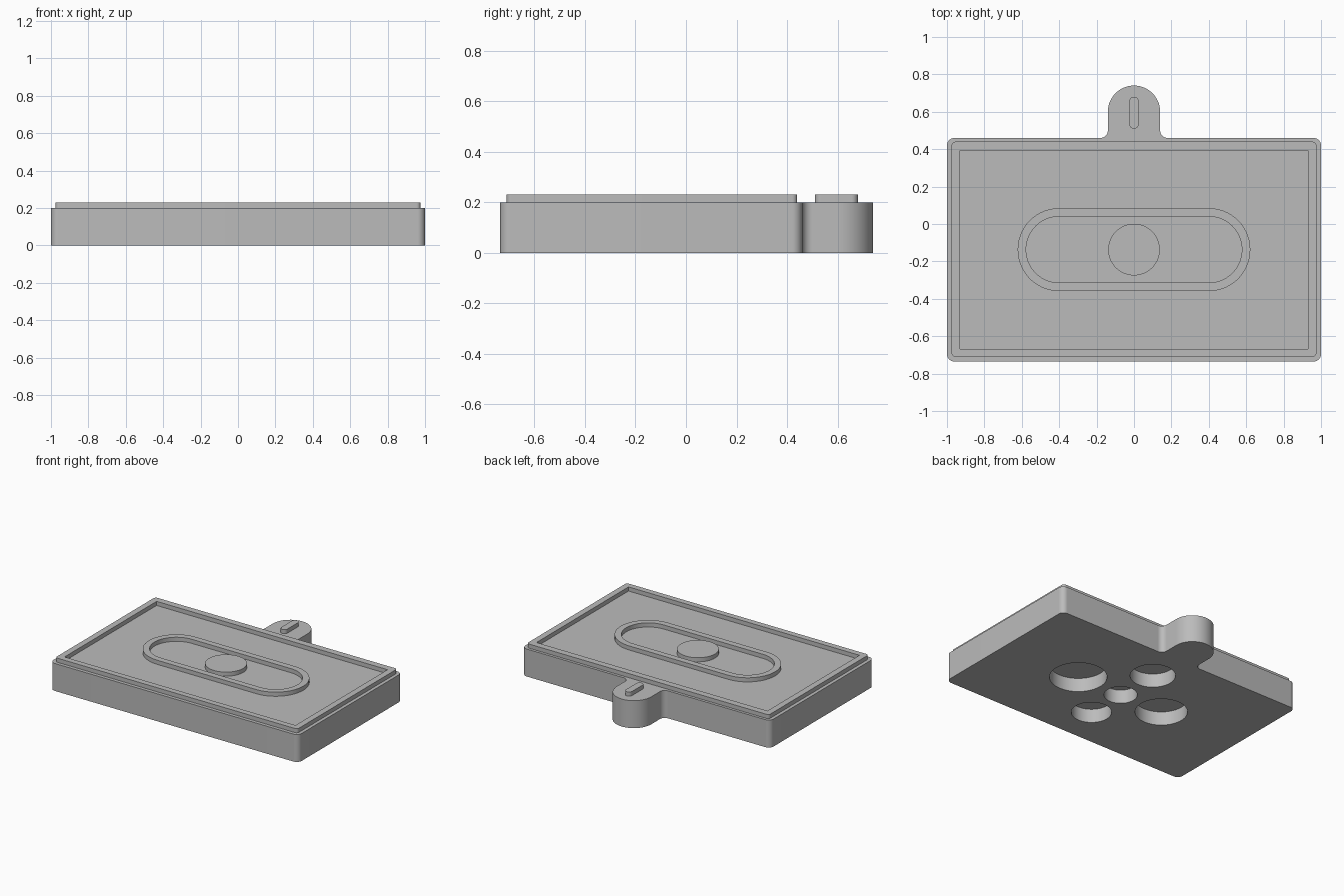
import bpy, bmesh, math
from mathutils import Vector

if "Cube" in bpy.data.objects:
    bpy.data.objects.remove(bpy.data.objects["Cube"])

grey = bpy.data.materials.new("plain grey")
grey.diffuse_color = (0.5, 0.5, 0.5, 1)
grey.use_nodes = True
grey.node_tree.nodes["Principled BSDF"].inputs["Base Color"].default_value = grey.diffuse_color
CY = -0.137          # centre line of the slot ring, disc and holes


def rounded(corners, seg=14):
    """Outline from right-angled corners (x, y, radius)."""
    out = []
    for i, (x, y, r) in enumerate(corners):
        p = Vector((x, y))
        if r == 0:
            out.append(p)
            continue
        a = (Vector(corners[i - 1][:2]) - p).normalized()
        b = (Vector(corners[(i + 1) % len(corners)][:2]) - p).normalized()
        for k in range(seg + 1):
            t = math.pi / 2 * k / seg
            out.append(p + r * (a + b) - r * (b * math.cos(t) + a * math.sin(t)))
    return [p for i, p in enumerate(out) if (p - out[i - 1]).length > 1e-5]


def box(x, y0, y1, r=0):
    return rounded([(-x, y0, r), (x, y0, r), (x, y1, r), (-x, y1, r)])


def circle(x, y, r, n=64):
    return [Vector((x + r * math.cos(2 * math.pi * i / n),
                    y + r * math.sin(2 * math.pi * i / n))) for i in range(n)]


def prism(name, groups, z0, z1):
    """Extrude each group of outlines (first outer, then holes) from z0 to z1."""
    bm = bmesh.new()
    for loops in groups:
        caps = ([], [])
        for pts in loops:
            rings = [[bm.verts.new((p.x, p.y, z)) for p in pts] for z in (z0, z1)]
            n = len(pts)
            for i in range(n):
                j = (i + 1) % n
                bm.faces.new((rings[0][i], rings[0][j], rings[1][j], rings[1][i]))
                for cap, ring in zip(caps, rings):
                    cap.append(bm.edges.get((ring[i], ring[j])))
        for cap in caps:
            bmesh.ops.triangle_fill(bm, edges=cap, use_beauty=True)
    bmesh.ops.recalc_face_normals(bm, faces=bm.faces[:])
    me = bpy.data.meshes.new(name)
    bm.to_mesh(me)
    bm.free()
    me.materials.append(grey)
    ob = bpy.data.objects.new(name, me)
    bpy.context.collection.objects.link(ob)
    return ob


def smooth(ob):
    bpy.ops.object.select_all(action='DESELECT')
    ob.select_set(True)
    bpy.context.view_layer.objects.active = ob
    bpy.ops.object.shade_smooth_by_angle(angle=math.radians(30))


# base plate with hanging tab
plate = prism("base_plate", [[rounded([
    (-1, -0.735, 0.04), (1, -0.735, 0.04), (1, 0.46, 0.04),
    (0.14, 0.46, 0.04), (0.14, 0.74, 0.14), (-0.14, 0.74, 0.14),
    (-0.14, 0.46, 0.04), (-1, 0.46, 0.04)])]], 0, 0.2)

# five blind holes in the underside
holes = [(0, CY, 0.11), (0.365, CY, 0.19), (-0.35, CY, 0.173),
         (0, 0.193, 0.15), (0, -0.437, 0.133)]
cutter = prism("hole_cutter", [[circle(*h)] for h in holes], -0.1, 0.1)
cutter.hide_render = True
mod = plate.modifiers.new("holes", 'BOOLEAN')
mod.operation = 'DIFFERENCE'
mod.solver = 'EXACT'
mod.object = cutter
bpy.context.view_layer.objects.active = plate
bpy.ops.object.modifier_apply(modifier=mod.name)
bpy.data.objects.remove(cutter)
smooth(plate)

# raised details on the top face
raised = {
    "border_rim": [box(0.975, -0.71, 0.44, 0.02), box(0.93, -0.667, 0.392)],
    "slot_ring": [box(0.622, CY - 0.222, CY + 0.222, 0.222),
                  box(0.577, CY - 0.177, CY + 0.177, 0.177)],
    "centre_disc": [circle(0, CY, 0.138)],
    "tab_slot": [box(0.025, 0.51, 0.68, 0.025)],
}
for name, loops in raised.items():
    smooth(prism(name, [loops], 0.195, 0.23))
